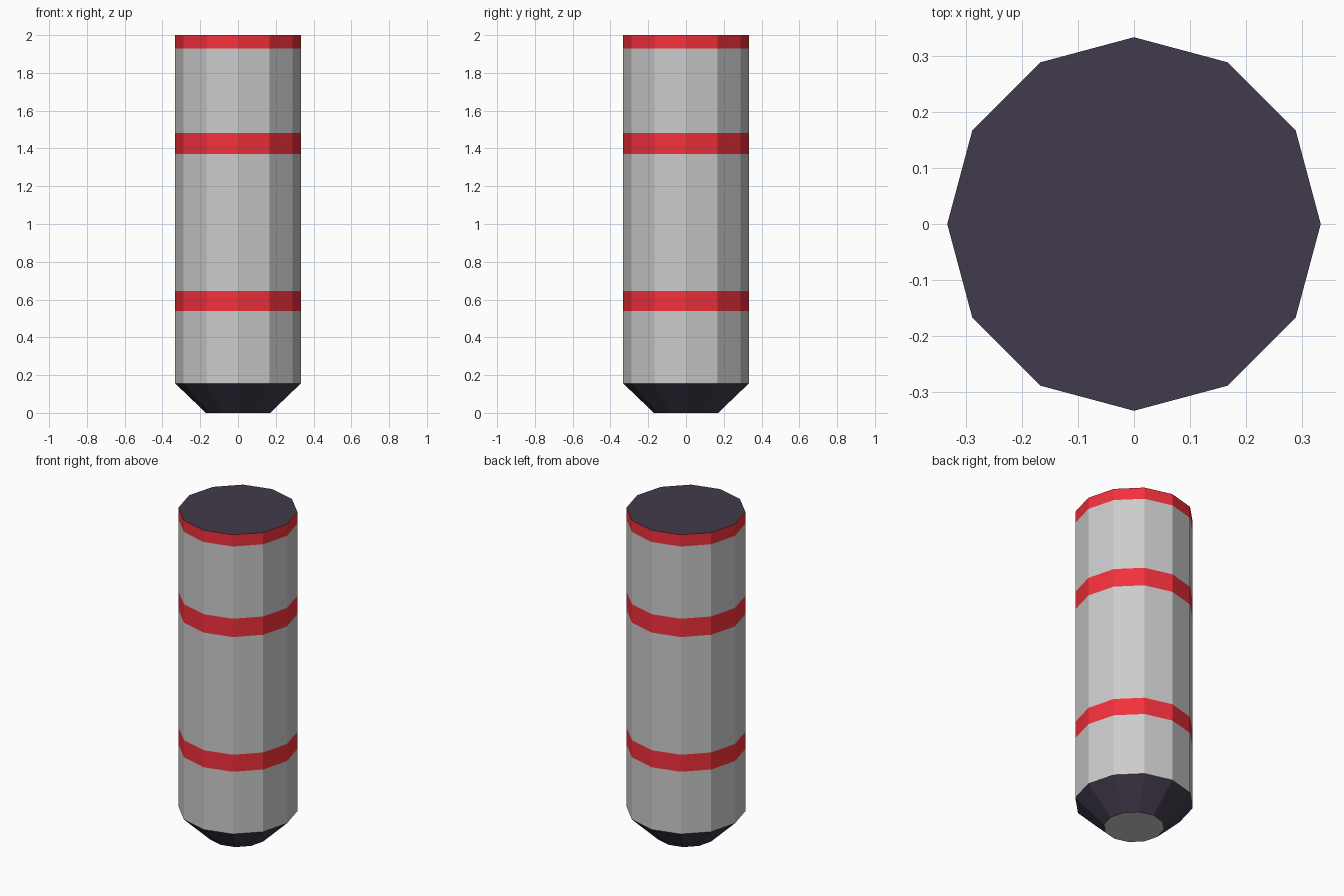
import bpy, bmesh
from math import cos, sin, pi

if "Cube" in bpy.data.objects:
    bpy.data.objects.remove(bpy.data.objects["Cube"])

SIDES = 12
R = 0.333       # body radius
R_FOOT = 0.17   # radius of the flat bottom


def material(name, rgb):
    mat = bpy.data.materials.new(name)
    mat.diffuse_color = (*rgb, 1)
    mat.use_nodes = True
    mat.node_tree.nodes["Principled BSDF"].inputs["Base Color"].default_value = mat.diffuse_color
    return mat


def add_object(name, bm, mat):
    mesh = bpy.data.meshes.new(name)
    bm.to_mesh(mesh)
    bm.free()
    if mat:
        mesh.materials.append(mat)
    bpy.context.collection.objects.link(bpy.data.objects.new(name, mesh))


def ring(bm, r, z):
    angles = [2 * pi * i / SIDES for i in range(SIDES)]
    return [bm.verts.new((r * cos(a), r * sin(a), z)) for a in angles]


def wall(name, z0, z1, mat=None, r0=R, r1=R):
    """Flat-sided open band between two heights, facing outward."""
    bm = bmesh.new()
    low, high = ring(bm, r0, z0), ring(bm, r1, z1)
    for i in range(SIDES):
        j = (i + 1) % SIDES
        bm.faces.new((low[i], low[j], high[j], high[i]))
    add_object(name, bm, mat)


def disc(name, r, z, mat=None, down=False):
    bm = bmesh.new()
    verts = ring(bm, r, z)
    bm.faces.new(verts[::-1] if down else verts)
    add_object(name, bm, mat)


red = material("red", (0.9, 0.03, 0.045))
dark = material("dark", (0.055, 0.042, 0.07))

# Tapered dark base with its grey underside
disc("base_underside", R_FOOT, 0, down=True)
wall("tapered_base", 0, 0.156, dark, R_FOOT, R)

# Grey body sections alternating with red stripes
heights = [0.156, 0.54, 0.645, 1.37, 1.483, 1.928, 2.0]
for i, (z0, z1) in enumerate(zip(heights, heights[1:])):
    if i % 2:
        wall(f"red_stripe_{i // 2 + 1}", z0, z1, red)
    else:
        wall(f"body_section_{i // 2 + 1}", z0, z1)

# Dark flat top
disc("top_cap", R, 2.0, dark)
